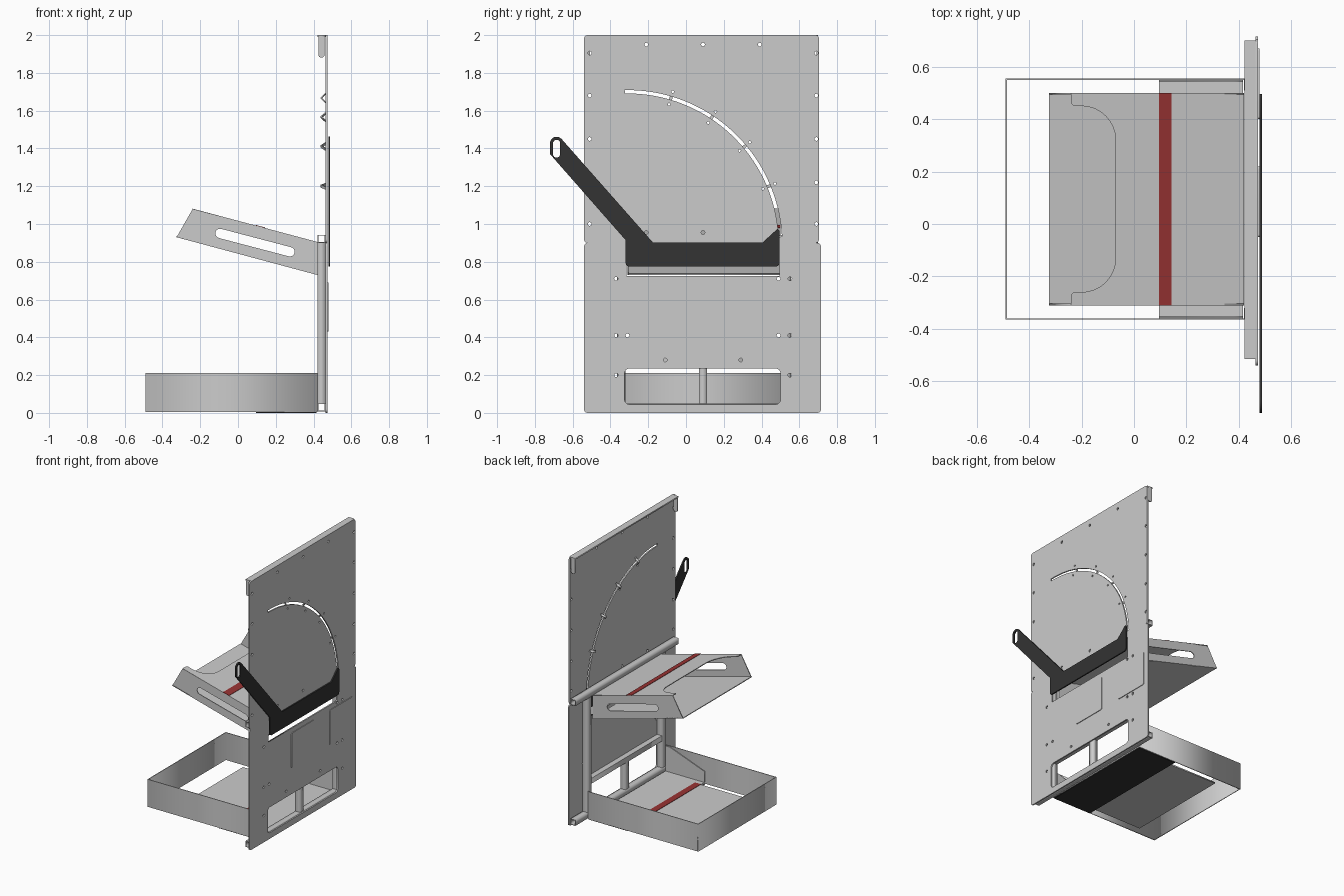
import bpy, bmesh
from math import sin, cos, pi, radians, atan2
from mathutils import Matrix, Vector

if "Cube" in bpy.data.objects:
    bpy.data.objects.remove(bpy.data.objects["Cube"])


def material(name, rgb):
    m = bpy.data.materials.new(name)
    m.use_nodes = True
    m.diffuse_color = (*rgb, 1)
    m.node_tree.nodes["Principled BSDF"].inputs["Base Color"].default_value = (*rgb, 1)
    return m


GREY = material("light grey metal", (0.6, 0.6, 0.6))
BLACK = material("dark charcoal", (0.033, 0.033, 0.033))
RED = material("dark red", (0.32, 0.033, 0.033))

X, Y, Z = Vector((1, 0, 0)), Vector((0, 1, 0)), Vector((0, 0, 1))
SIDE = (Y, Z, X)       # profile in y, z
FRONT = (X, Z, -Y)     # profile in x, z
FLAT = (X, Y, Z)       # profile in x, y
SLOPE = -0.267
TILT = (Vector((1, 0, SLOPE)), Y, Z)   # profile in x, y on the shelf slope


def arc(cx, cy, r, a0, a1, n=8):
    return [(cx + r * cos(radians(a0 + (a1 - a0) * i / n)),
             cy + r * sin(radians(a0 + (a1 - a0) * i / n))) for i in range(n + 1)]


def circle(cx, cy, r, n=12):
    return arc(cx, cy, r, 0, 360, n)[:-1]


def rect(x0, x1, y0, y1, r=0.0):
    if not r:
        return [(x0, y0), (x1, y0), (x1, y1), (x0, y1)]
    return (arc(x1 - r, y1 - r, r, 0, 90, 5) + arc(x0 + r, y1 - r, r, 90, 180, 5)
            + arc(x0 + r, y0 + r, r, 180, 270, 5) + arc(x1 - r, y0 + r, r, 270, 360, 5))


def stadium(p, q, r):
    a = atan2(q[1] - p[1], q[0] - p[0]) * 180 / pi
    return arc(*q, r, a - 90, a + 90) + arc(*p, r, a + 90, a + 270)


def sheet(name, loops, axes, centre, thick, mat=GREY):
    """Flat sheet from an outline and its holes, extruded about its centre."""
    cu = bpy.data.curves.new(name, "CURVE")
    cu.dimensions, cu.fill_mode, cu.extrude = "2D", "BOTH", thick / 2
    for loop in loops:
        sp = cu.splines.new("POLY")
        sp.points.add(len(loop) - 1)
        for pt, co in zip(sp.points, loop):
            pt.co = (co[0], co[1], 0, 1)
        sp.use_cyclic_u = True
    tmp = bpy.data.objects.new(name + "_curve", cu)
    bpy.context.collection.objects.link(tmp)
    deps = bpy.context.evaluated_depsgraph_get()
    me = bpy.data.meshes.new_from_object(tmp.evaluated_get(deps))
    bpy.data.objects.remove(tmp)
    me.transform(Matrix.Translation(centre) @ Matrix(axes).transposed().to_4x4())
    bm = bmesh.new()
    bm.from_mesh(me)
    bmesh.ops.remove_doubles(bm, verts=bm.verts, dist=1e-5)
    bmesh.ops.recalc_face_normals(bm, faces=bm.faces)
    bm.to_mesh(me)
    bm.free()
    me.name = name
    me.materials.clear()
    me.materials.append(mat)
    ob = bpy.data.objects.new(name, me)
    bpy.context.collection.objects.link(ob)
    return ob


def box(name, x, y, z, mat=GREY):
    return sheet(name, [rect(*x, *y)], FLAT, (0, 0, sum(z) / 2), z[1] - z[0], mat)


PLATE_X = 0.468
ARC = (-0.31, 0.89, 0.81)   # centre y, z and radius of the guide slot
CLIPS = (73.5, 56.5, 40, 22.5)

# Upper back plate with curved guide slot and screw holes
guide = arc(*ARC[:2], ARC[2] + 0.009, 3, 91, 40) + arc(*ARC[:2], ARC[2] - 0.009, 91, 3, 40)
holes = [circle(y, 1.95, 0.01) for y in (-0.21, 0.09, 0.39)]
holes += [circle(y, 0.955, 0.01) for y in (-0.21, 0.09)]
holes += [circle(y, z, 0.01) for y in (-0.51, 0.69) for z in (1.0, 1.22, 1.45, 1.68, 1.905)]
for a in CLIPS:
    for r in (-0.035, 0.035):
        holes.append(arc(*ARC[:2], ARC[2] + r, a, a, 1)[:1])
        holes[-1] = circle(*holes[-1][0], 0.007, 8)
sheet("upper_plate", [rect(-0.54, 0.705, 0.9, 2.0, 0.02), guide] + holes,
      SIDE, (PLATE_X, 0, 0), 0.01)

# Lower back plate with the tray window and the shelf opening
holes = [circle(y, z, 0.01) for y, z in (
    (-0.37, 0.71), (0.49, 0.71), (0.55, 0.71), (-0.37, 0.41), (-0.31, 0.41), (0.49, 0.41),
    (0.55, 0.41), (-0.37, 0.2), (0.55, 0.2), (-0.11, 0.28), (0.29, 0.28))]
sheet("lower_plate", [rect(-0.54, 0.715, 0, 0.9, 0.02), rect(-0.325, 0.5, 0.045, 0.235, 0.025),
                      rect(-0.315, 0.495, 0.725, 0.885)] + holes,
      SIDE, (PLATE_X, 0, 0), 0.01)

# Cover panels on the outside of the lower plate
for i, y in enumerate((-0.05, 0.4)):
    sheet(f"cover_panel_{i}", [rect(y, y + 0.27, 0.43, 0.69, 0.01)], SIDE, (0.4755, 0, 0), 0.005)

# Top flange with rounded end tabs
box("top_flange", (0.422, 0.465), (-0.515, 0.7), (1.99, 2.0))
for i, y in enumerate((-0.511, 0.696)):
    tab = [(0.458, 2.0), (0.425, 2.0)] + arc(0.4415, 1.897, 0.0165, 180, 360)
    sheet(f"end_tab_{i}", [tab], FRONT, (0, y, 0), 0.008)

# Spring clips across the guide slot
vee = [(-0.027, 0), (0, -0.026), (0.027, 0), (0.02, 0), (0, -0.019), (-0.02, 0)]
for i, a in enumerate(CLIPS):
    t = radians(a)
    radial = Vector((0, cos(t), sin(t)))
    at = Vector((0.463, ARC[0], ARC[1])) + radial * ARC[2]
    sheet(f"slot_clip_{i}", [vee], (radial, X, radial.cross(X)), at, 0.016)

# Frame: hollow rails, posts, cross bar
for name, z in (("bottom_rail", 0.008), ("middle_rail", 0.9)):
    sheet(name, [rect(0.422, 0.463, z, z + 0.043), rect(0.426, 0.459, z + 0.004, z + 0.039)],
          FRONT, (0, 0.0925, 0), 1.215)
for i, y in enumerate((-0.365, 0.51)):
    box(f"frame_post_{i}", (0.42, 0.463), (y, y + 0.045), (0.051, 0.9))
box("cross_bar", (0.422, 0.463), (-0.32, 0.51), (0.25, 0.29))
box("window_post", (0.422, 0.463), (0.07, 0.11), (0.051, 0.25))

# Open tray: thin walls, gussets, floor
for i, y in enumerate((-0.365, 0.55)):
    box(f"tray_side_{i}", (-0.49, 0.42), (y, y + 0.005), (0.005, 0.21))
box("tray_end", (-0.49, -0.485), (-0.365, 0.555), (0.005, 0.21))
gusset = [(0.095, 0.01), (0.415, 0.01), (0.415, 0.205), (0.38, 0.205), (0.095, 0.1)]
for i, y in enumerate((-0.354, 0.544)):
    sheet(f"tray_gusset_{i}", [gusset], FRONT, (0, y, 0), 0.006)
box("tray_floor_wide", (0.095, 0.415), (-0.36, 0.55), (0.009, 0.018))
box("tray_floor_narrow", (-0.31, 0.095), (-0.31, 0.5), (0.009, 0.018))
box("tray_underside_pad", (0.095, 0.415), (-0.36, 0.55), (0.0, 0.009), BLACK)
box("tray_stripe", (0.095, 0.143), (-0.31, 0.5), (0.018, 0.021), RED)

# Tilted shelf: slotted sides, bottom, top with hand recess, stripe
side = [(-0.325, 0.93), (0.42, 0.73), (0.42, 0.905), (-0.24, 1.08)]
for i, y in enumerate((-0.307, 0.497)):
    sheet(f"shelf_side_{i}", [side, stadium((-0.095, 0.95), (0.275, 0.853), 0.025)],
          FRONT, (0, y, 0), 0.006)
sheet("shelf_bottom", [rect(-0.325, 0.42, -0.31, 0.5)], TILT, (0, 0, 0.846), 0.006)
recess = ([(-0.24, 0.46), (-0.23, 0.45)] + arc(-0.2, 0.32, 0.13, 90, 0)
          + arc(-0.2, -0.13, 0.13, 0, -90) + [(-0.23, -0.26), (-0.24, -0.27)])
sheet("shelf_top", [[(-0.24, -0.31), (0.42, -0.31), (0.42, 0.5), (-0.24, 0.5)] + recess],
      TILT, (0, 0, 1.014), 0.006)
sheet("shelf_stripe", [rect(0.095, 0.143, -0.31, 0.5)], TILT, (0, 0, 1.0185), 0.003, RED)

# Lever arm with slotted handle
lever = (arc(-0.685, 1.427, 0.035, 40, 180) + [(-0.72, 1.37), (-0.32, 0.915)]
         + arc(-0.3, 0.795, 0.02, 180, 270, 4) + arc(0.475, 0.795, 0.02, 270, 360, 4)
         + [(0.495, 0.965), (0.485, 0.975), (0.405, 0.902), (-0.175, 0.902)])
sheet("lever_arm", [lever, stadium((-0.685, 1.37), (-0.685, 1.427), 0.019)],
      SIDE, (0.483, 0, 0), 0.01, BLACK)
